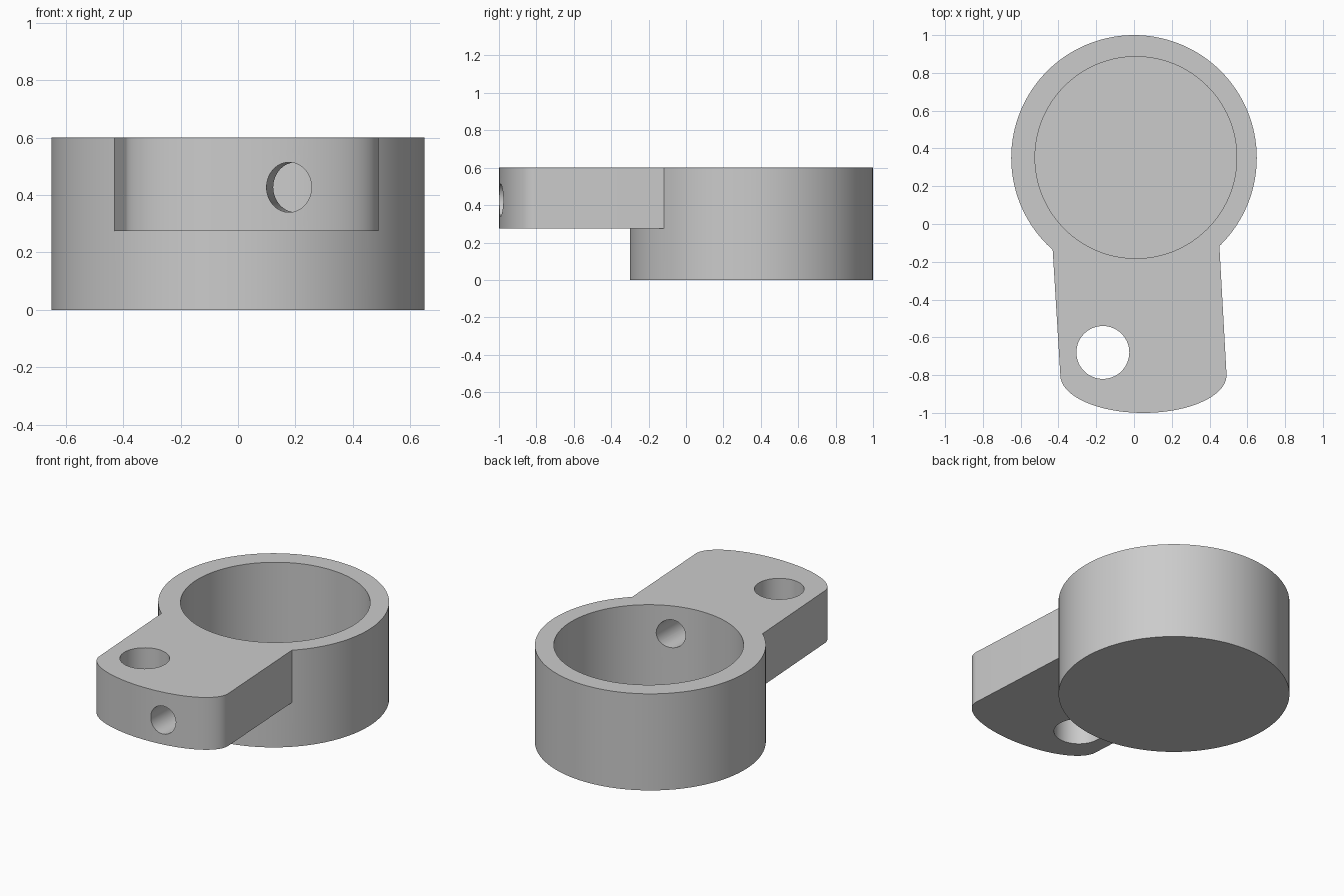
import bpy, bmesh
from math import sin, cos, pi, atan
from mathutils import Matrix, Vector

if "Cube" in bpy.data.objects:
    bpy.data.objects.remove(bpy.data.objects["Cube"], do_unlink=True)

grey = bpy.data.materials.new("plain grey")
grey.use_nodes = True
grey.diffuse_color = (0.6, 0.6, 0.6, 1)
grey.node_tree.nodes["Principled BSDF"].inputs["Base Color"].default_value = (0.6, 0.6, 0.6, 1)


def arc(cx, cy, rx, ry, start=0, end=2 * pi, steps=128):
    """Points along an elliptical arc; a full turn leaves out the repeated end."""
    count = steps if end - start > 6.28 else steps + 1
    return [(cx + rx * cos(start + (end - start) * i / steps),
             cy + ry * sin(start + (end - start) * i / steps)) for i in range(count)]


def prism(name, outline, low, high):
    """Extrude a flat outline between two heights."""
    bm = bmesh.new()
    base = bm.faces.new([bm.verts.new((x, y, low)) for x, y in outline])
    top = bmesh.ops.extrude_face_region(bm, geom=[base])["geom"]
    verts = [v for v in top if isinstance(v, bmesh.types.BMVert)]
    bmesh.ops.translate(bm, verts=verts, vec=(0, 0, high - low))
    bmesh.ops.recalc_face_normals(bm, faces=bm.faces)
    mesh = bpy.data.meshes.new(name)
    bm.to_mesh(mesh)
    bm.free()
    mesh.materials.append(grey)
    obj = bpy.data.objects.new(name, mesh)
    bpy.context.collection.objects.link(obj)
    return obj


def combine(target, other, operation):
    """Apply an exact boolean, then drop the helper."""
    bpy.context.view_layer.objects.active = target
    mod = target.modifiers.new(operation, "BOOLEAN")
    mod.operation, mod.solver, mod.object = operation, "EXACT", other
    bpy.ops.object.modifier_apply(modifier=mod.name)
    bpy.data.objects.remove(other, do_unlink=True)


# Round cup body
body = prism("cup_with_arm", arc(0, 0.35, 0.65, 0.65), 0, 0.6)

# Slightly skewed arm with a rounded end, its root buried in the cup
arm_outline = arc(0.05, -0.8, 0.44, 0.2, pi, 2 * pi, 64) + [(0.44, 0.1), (-0.445, 0.1)]
combine(body, prism("arm", arm_outline, 0.275, 0.6), "UNION")

# Cup bore, leaving a closed floor
combine(body, prism("bore_cutter", arc(0.01, 0.352, 0.534, 0.534), 0.08, 0.8), "DIFFERENCE")

# Upright hole through the arm
combine(body, prism("arm_hole_cutter", arc(-0.165, -0.68, 0.14, 0.14, steps=64), 0.1, 0.8), "DIFFERENCE")

# Level oval passage from the arm end into the bore
passage = prism("passage_cutter", arc(0, 0, 0.078, 0.087, steps=64), -0.2, 1.0)
turn = Matrix.Rotation(-atan(0.028), 4, "Z") @ Matrix.Rotation(-pi / 2, 4, "X")
passage.data.transform(Matrix.Translation(Vector((0.178, -0.985, 0.427))) @ turn)
combine(body, passage, "DIFFERENCE")

# Smooth round walls with crisp rims
bpy.ops.object.select_all(action="DESELECT")
body.select_set(True)
bpy.context.view_layer.objects.active = body
bpy.ops.object.shade_smooth_by_angle(angle=pi / 6)
